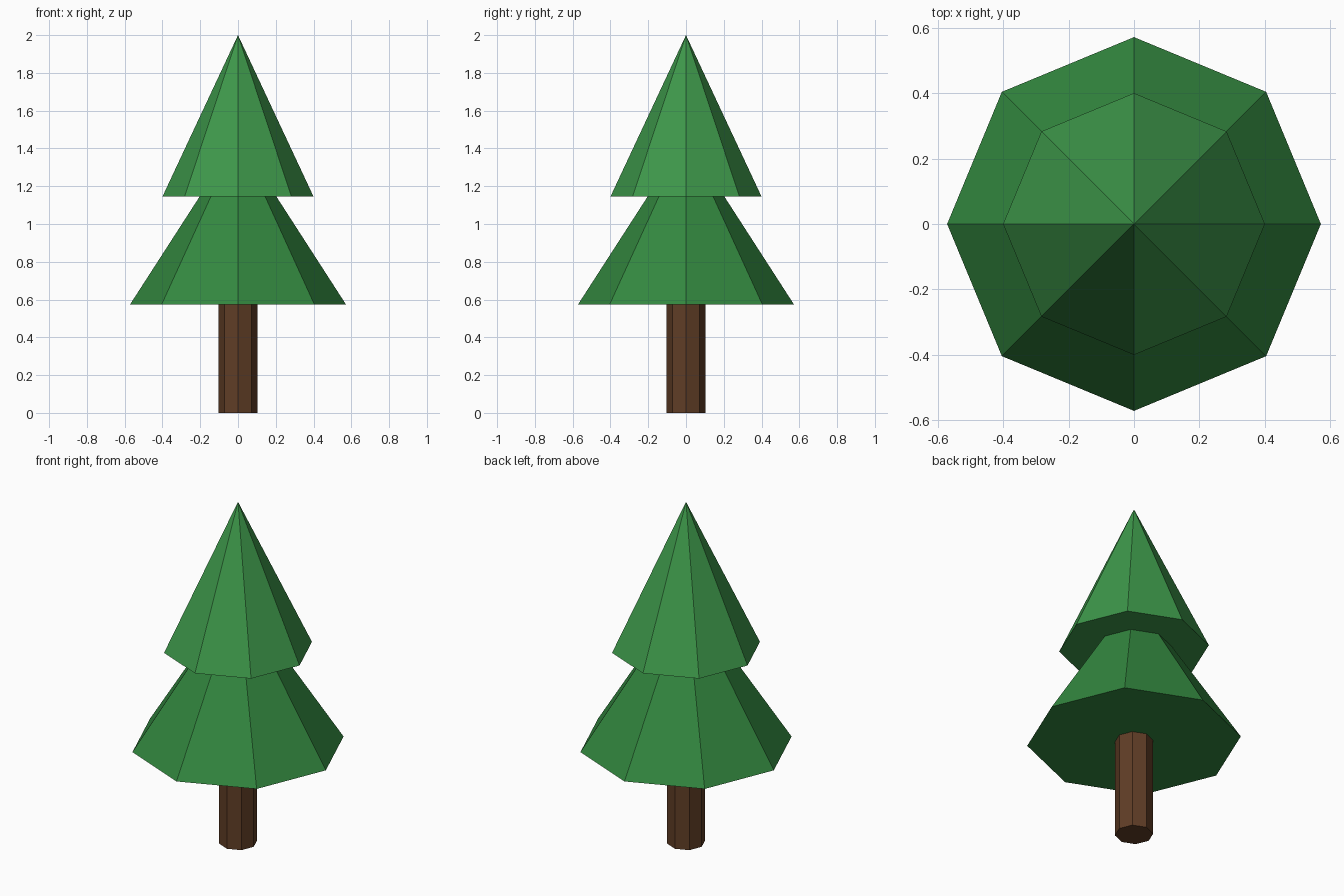
import bpy

if "Cube" in bpy.data.objects:
    bpy.data.objects.remove(bpy.data.objects["Cube"])

SIDES = 8


def material(name, rgb):
    mat = bpy.data.materials.new(name)
    mat.diffuse_color = (*rgb, 1.0)
    mat.use_nodes = True
    mat.node_tree.nodes["Principled BSDF"].inputs["Base Color"].default_value = mat.diffuse_color
    return mat


def tapered_part(name, bottom_radius, top_radius, z_bottom, z_top, mat):
    """Eight-sided flat-shaded cone or cylinder with a corner on the +x axis."""
    bpy.ops.mesh.primitive_cone_add(
        vertices=SIDES, radius1=bottom_radius, radius2=top_radius,
        depth=z_top - z_bottom, location=(0, 0, (z_bottom + z_top) / 2))
    obj = bpy.context.object
    obj.name = name
    obj.data.materials.append(mat)
    return obj


bark = material("bark", (0.117, 0.047, 0.019))
dark_green = material("dark_green", (0.033, 0.245, 0.05))
light_green = material("light_green", (0.047, 0.31, 0.068))

# Trunk
tapered_part("trunk", 0.102, 0.102, 0.0, 0.575, bark)
# Two stacked foliage tiers; the lower tip is hidden inside the upper tier
tapered_part("lower_foliage", 0.571, 0.0, 0.575, 1.46, dark_green)
tapered_part("upper_foliage", 0.4, 0.0, 1.145, 2.0, light_green)
